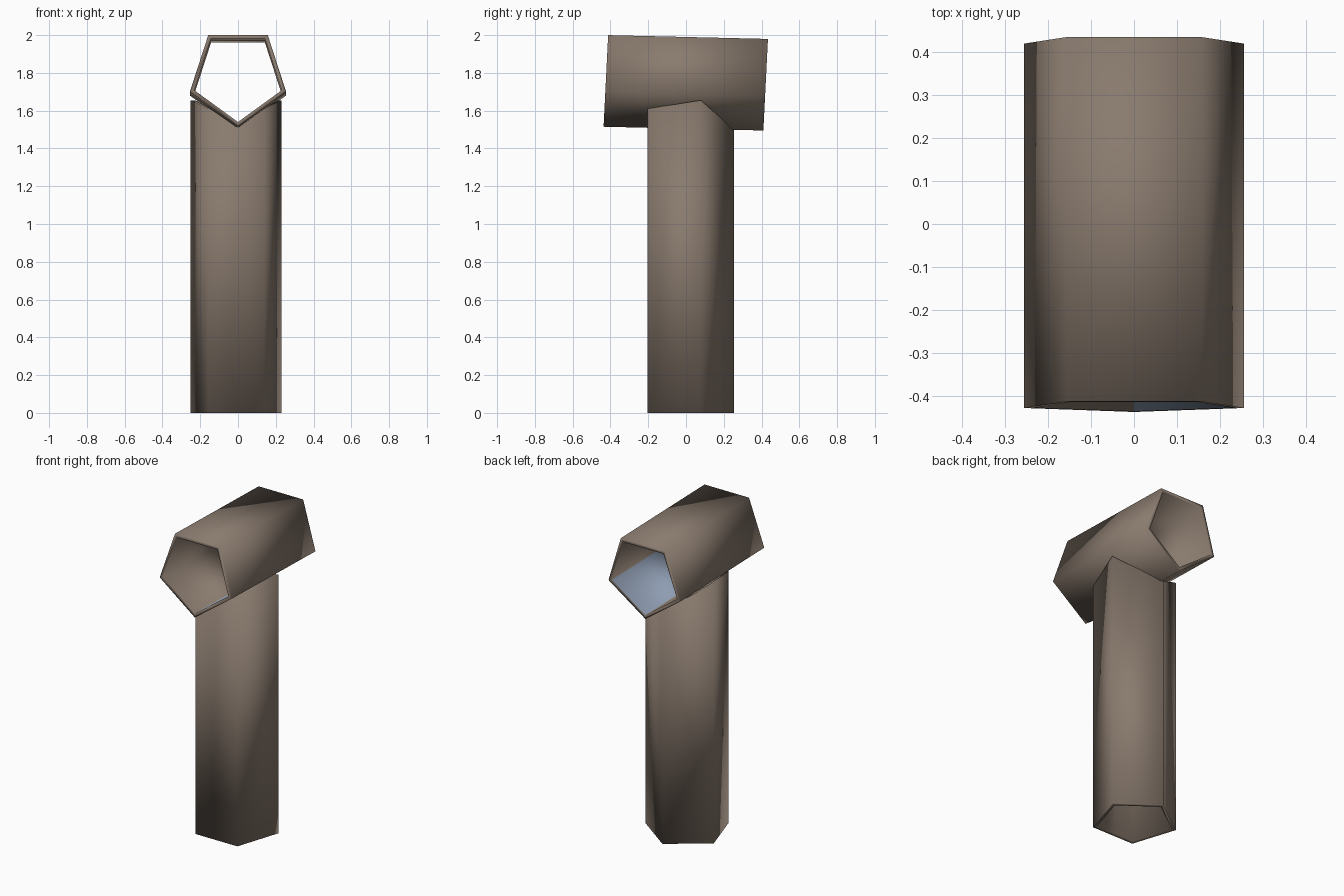
import bpy, bmesh, math

if "Cube" in bpy.data.objects:
    bpy.data.objects.remove(bpy.data.objects["Cube"])


def material(name, rgb):
    m = bpy.data.materials.new(name)
    m.diffuse_color = (*rgb, 1)
    m.use_nodes = True
    m.node_tree.nodes["Principled BSDF"].inputs["Base Color"].default_value = m.diffuse_color
    return m


BROWN = material("brown clay", (0.25, 0.195, 0.155))
BLUE = material("pale blue lining", (0.27, 0.33, 0.44))


def section(r, split):
    """Pentagon pointing along +v, optionally with a point mid-way on its flat side."""
    pts = [(r * math.cos(math.radians(a)), r * math.sin(math.radians(a)))
           for a in (90, 18, -54, -126, 162)]
    if split:
        pts.insert(3, (0, -r * math.cos(math.radians(36))))
    return pts


def tube(name, r, wall, start, end, split=False):
    """Open walled tube; start/end map (u, v, index) to a 3D point."""
    bm = bmesh.new()
    rings = []
    for rad in (r, r - wall):
        for place in (start, end):
            rings.append([bm.verts.new(place(u, v, i))
                          for i, (u, v) in enumerate(section(rad, split))])
    o0, o1, i0, i1 = rings
    n = len(o0)
    for k in range(n):
        j = (k + 1) % n
        for a, b in ((o0, o1), (o1, i1), (i1, i0), (i0, o0)):
            f = bm.faces.new((a[k], a[j], b[j], b[k]))
            f.smooth = True
            # one inner wall beside the pointed edge is blue
            f.material_index = 1 if (k == 0 and a is i1) else 0
    bmesh.ops.recalc_face_normals(bm, faces=bm.faces)
    me = bpy.data.meshes.new(name)
    bm.to_mesh(me)
    bm.free()
    me.materials.append(BROWN)
    me.materials.append(BLUE)
    ob = bpy.data.objects.new(name, me)
    bpy.context.collection.objects.link(ob)
    return ob


# Upright tube, its top notched to seat the cross tube
TOPS = (1.50, 1.655, 1.61, 1.515, 1.61, 1.655)
tube("upright_tube", 0.253, 0.025,
     lambda u, v, i: (u - 0.01, v, 0),
     lambda u, v, i: (u - 0.01, v, TOPS[i]), split=True)

# Cross tube, pointed edge down, slightly tilted toward the back
tube("cross_tube", 0.268, 0.025,
     lambda u, v, i: (u, -0.423 - 0.05 * v, 1.783 - v),
     lambda u, v, i: (u, 0.423 - 0.05 * v, 1.763 - v))
